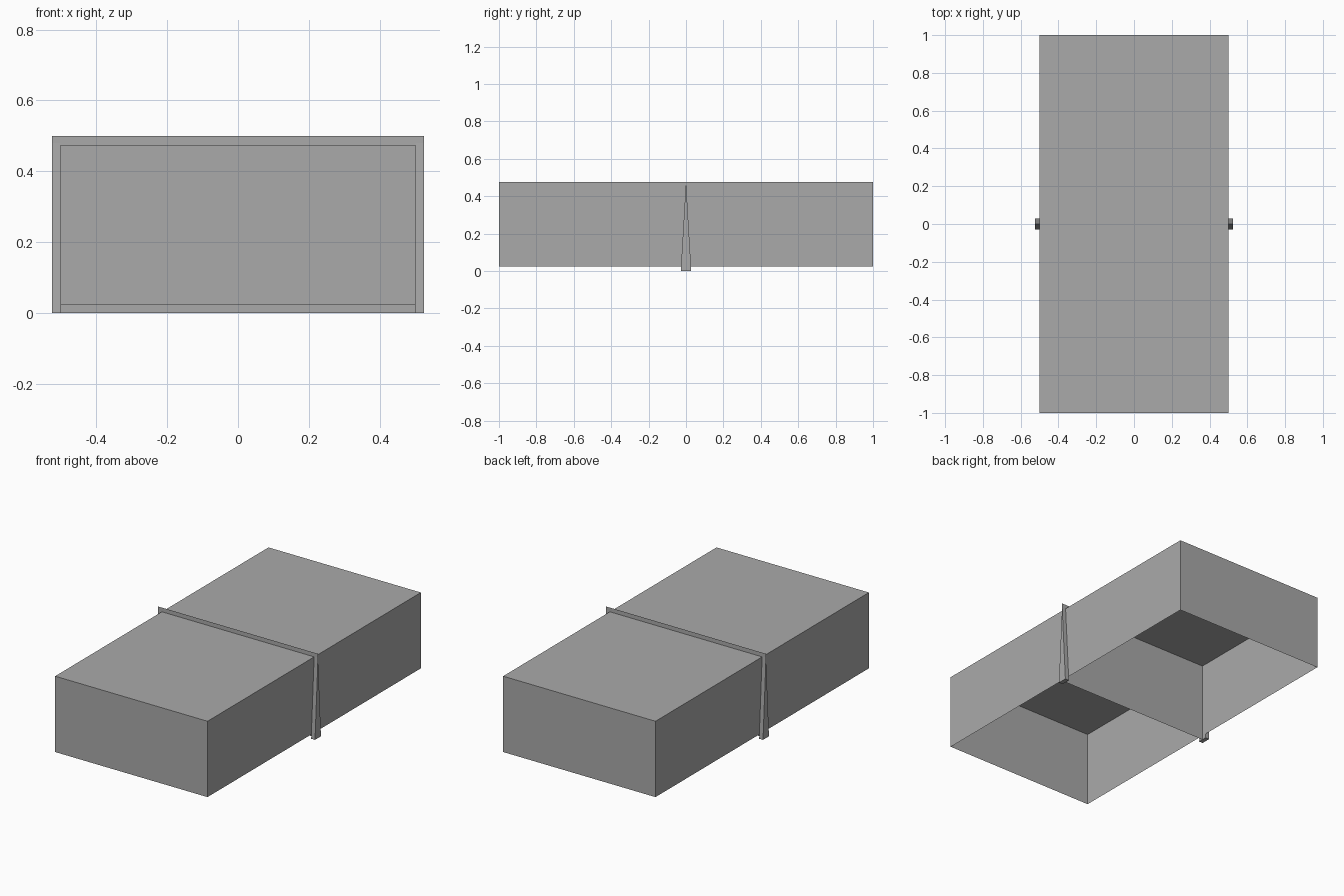
import bpy
import bmesh

default = bpy.data.objects.get("Cube")
if default:
    bpy.data.objects.remove(default, do_unlink=True)

grey = bpy.data.materials.new("plain grey")
grey.use_nodes = True
colour = (0.4, 0.4, 0.4, 1)
grey.diffuse_color = colour
grey.node_tree.nodes["Principled BSDF"].inputs["Base Color"].default_value = colour

WIDTH, LENGTH = 1.0, 2.0
RIM = 0.025                  # overhang of the divider round the cover
LOW, HIGH = RIM, 0.475       # bottom and top of the cover


def add_object(name, bm):
    mesh = bpy.data.meshes.new(name)
    bm.to_mesh(mesh)
    bm.free()
    mesh.materials.append(grey)
    obj = bpy.data.objects.new(name, mesh)
    bpy.context.collection.objects.link(obj)
    return obj


# Long thin-walled cover, open underneath
bm = bmesh.new()
bmesh.ops.create_cube(bm, size=1)
bmesh.ops.scale(bm, vec=(WIDTH, LENGTH, HIGH - LOW), verts=bm.verts)
bmesh.ops.translate(bm, vec=(0, 0, (LOW + HIGH) / 2), verts=bm.verts)
bottom = [f for f in bm.faces if f.normal.z < -0.5]
bmesh.ops.delete(bm, geom=bottom, context='FACES_ONLY')
add_object("open_cover", bm)

# Flat sheet across the middle, standing proud on every side
bm = bmesh.new()
edge = WIDTH / 2 + RIM
bm.faces.new([bm.verts.new((x, 0, z)) for x, z in
              ((-edge, 0), (edge, 0), (edge, HIGH + RIM), (-edge, HIGH + RIM))])
add_object("divider_sheet", bm)

# Tapered post on each side of the cover
for side, name in ((1, "left_post"), (-1, "right_post")):
    bm = bmesh.new()
    profile = ((-0.028, 0), (0.028, 0), (0, 0.48))
    base = bm.faces.new([bm.verts.new((side * WIDTH / 2, y, z)) for y, z in profile])
    new = bmesh.ops.extrude_face_region(bm, geom=[base])["geom"]
    bmesh.ops.translate(bm, vec=(side * RIM, 0, 0),
                        verts=[v for v in new if isinstance(v, bmesh.types.BMVert)])
    bmesh.ops.recalc_face_normals(bm, faces=bm.faces)
    add_object(name, bm)
